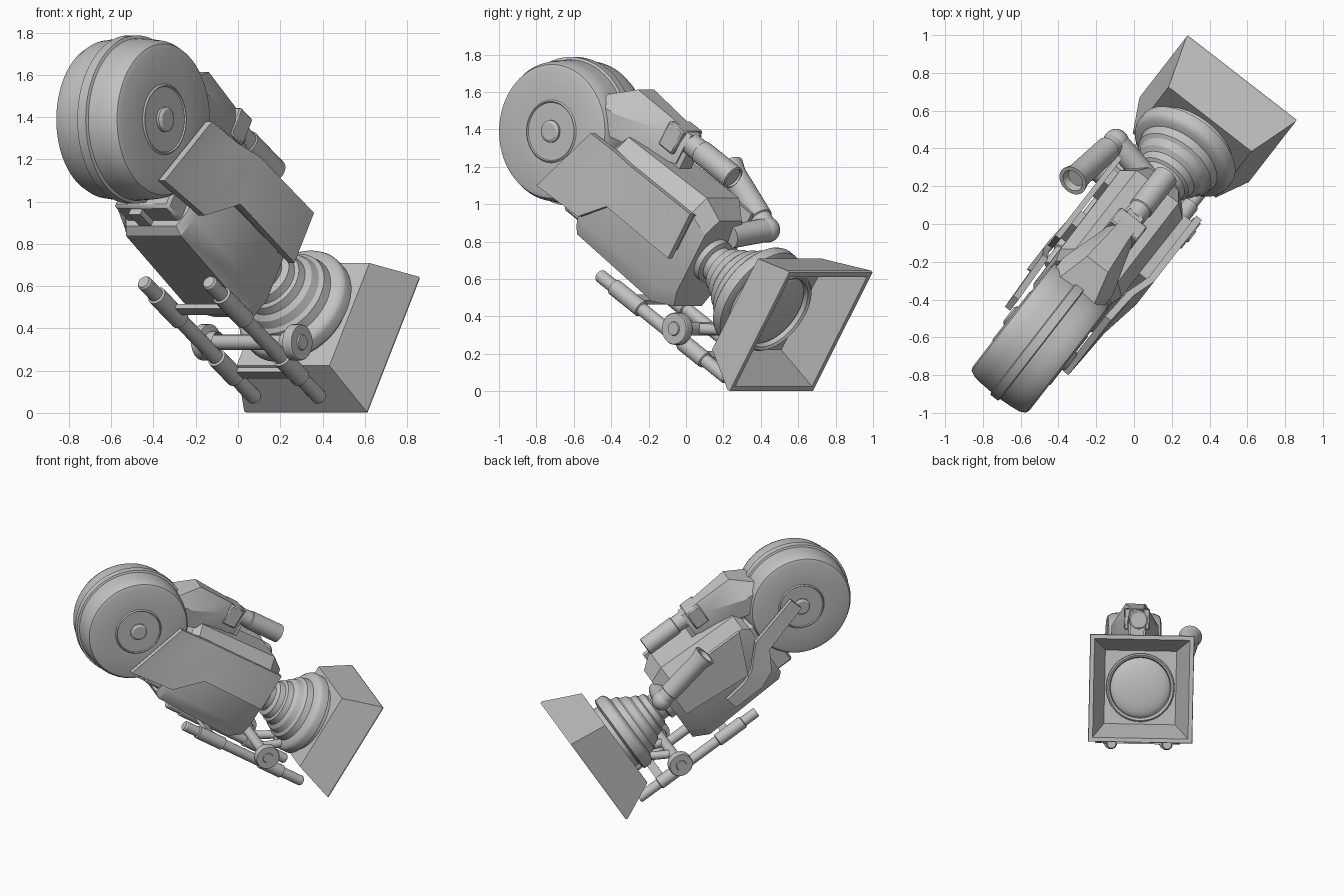
import bpy, bmesh, math
from mathutils import Matrix, Vector

cube = bpy.data.objects.get("Cube")
if cube:
    bpy.data.objects.remove(cube, do_unlink=True)

grey = bpy.data.materials.new("mid grey")
grey.use_nodes = True
GREY = (0.54, 0.54, 0.54, 1)
grey.diffuse_color = GREY
grey.node_tree.nodes["Principled BSDF"].inputs["Base Color"].default_value = GREY

# Local frame: x = side, y = along the lens, z = up; then turned and pitched down
POSE = (Matrix.Translation((-0.016, 0.015, 0.0))
        @ Matrix.Rotation(math.radians(-37.8), 4, 'Z')
        @ Matrix.Rotation(math.radians(-32.5), 4, 'X'))


def finish(name, bm, bevel=0.0):
    bmesh.ops.remove_doubles(bm, verts=bm.verts, dist=1e-5)
    bmesh.ops.recalc_face_normals(bm, faces=bm.faces)
    me = bpy.data.meshes.new(name)
    bm.to_mesh(me)
    bm.free()
    me.transform(POSE)
    me.materials.append(grey)
    ob = bpy.data.objects.new(name, me)
    bpy.context.collection.objects.link(ob)
    if bevel:
        mod = ob.modifiers.new("bevel", 'BEVEL')
        mod.width, mod.segments, mod.limit_method = bevel, 1, 'ANGLE'
    bpy.ops.object.select_all(action='DESELECT')
    ob.select_set(True)
    bpy.context.view_layer.objects.active = ob
    bpy.ops.object.shade_smooth_by_angle(angle=math.radians(28))
    return ob


def loft(name, rings, bevel=0.0):
    """Skin closed rings of equal point count and cap both ends."""
    bm = bmesh.new()
    vs = [[bm.verts.new(p) for p in ring] for ring in rings]
    n = len(vs[0])
    for r, q in zip(vs, vs[1:]):
        for i in range(n):
            bm.faces.new((r[i], r[(i + 1) % n], q[(i + 1) % n], q[i]))
    bm.faces.new(vs[0])
    bm.faces.new(vs[-1])
    return finish(name, bm, bevel)


def lathe(name, profile, origin, axis, seg=48):
    """Turn (radius, distance) pairs around an axis."""
    bm = bmesh.new()
    vs = [bm.verts.new((r, 0, t)) for r, t in profile]
    edges = [bm.edges.new(p) for p in zip(vs, vs[1:])]
    bmesh.ops.spin(bm, geom=vs + edges, cent=(0, 0, 0), axis=(0, 0, 1),
                   angle=math.tau, steps=seg)
    turn = Vector(axis).to_track_quat('Z', 'Y').to_matrix().to_4x4()
    bm.transform(Matrix.Translation(origin) @ turn)
    return finish(name, bm)


def rod(name, p, q, r, seg=20):
    d = Vector(q) - Vector(p)
    return lathe(name, [(0, 0), (r, 0), (r, d.length), (0, d.length)], p, d, seg)


def box(name, x, y, z, bevel=0.0):
    return loft(name, [[(x[0], b, z[0]), (x[1], b, z[0]), (x[1], b, z[1]), (x[0], b, z[1])]
                       for b in y], bevel)


def plate(name, stations, side, t=0.035):
    """Bent sheet: each station is lower (y, z), upper (y, z) and inner offset."""
    return loft(name, [[(side * a, *lo), (side * (a + t), *lo),
                        (side * (a + t), *hi), (side * a, *hi)] for lo, hi, a in stations])


# Film magazine: drum with a raised seam, rounded edges and hubs
half = [(0, .188), (.055, .188), (.155, .188), (.16, .195), (.168, .188), (.335, .19),
        (.358, .182), (.374, .15), (.38, .1), (.384, .03), (.398, .025)]
lathe("film_magazine", half + [(r, -t) for r, t in reversed(half)],
      (0, -1.408, .75), (1, 0, 0), 64)
for s, label in ((1, "right"), (-1, "left")):
    lathe(f"magazine_hub_{label}", [(0, .21), (.045, .21), (.06, .2), (.06, .17)],
          (0, -1.408, .75), (s, 0, 0), 32)


# Body with chamfered long edges and tapered ends
def section(y, w, lo, hi, cut):
    pts = [(w - cut * .45, lo), (w, lo + cut), (w, hi - cut), (w - cut * .7, hi)]
    return [(x, y, z) for x, z in pts] + [(-x, y, z) for x, z in reversed(pts)]


loft("body", [section(-1.02, .185, .4, .92, .08), section(-.98, .205, .37, .985, .09),
              section(-.36, .21, .34, .995, .1), section(-.25, .16, .38, .92, .09)])
box("magazine_mount", (-.165, .165), (-1.14, -.95), (.43, .85), .015)
box("mount_rail", (-.07, 0), (-1.12, -.97), (.4, .5))

# Side plates held off the body by blocks
plate("right_side_plate", [((-1.305, .472), (-1.146, .905), .2),
                           ((-.97, .49), (-.94, .915), .215),
                           ((-.81, .655), (-.8, .925), .255),
                           ((-.31, .645), (-.31, .925), .255)], 1, .038)
plate("left_side_plate", [((-.82, .6), (-.95, .925), .24), ((-.31, .645), (-.31, .925), .24)],
      -1, .03)
plate("left_strap", [((-1.4, .77), (-1.375, .87), .215), ((-1.05, .66), (-1.0, .77), .225),
                     ((-.97, .52), (-.86, .62), .245), ((-.85, .46), (-.77, .57), .245),
                     ((-.62, .45), (-.6, .54), .235)], -1)
box("right_plate_spacer", (.19, .26), (-.8, -.34), (.68, .9))
for y in (-.75, -.42):
    box("left_plate_spacer", (-.26, -.19), (y - .05, y + .05), (.7, .88))


# Viewfinder housing on top, tapering into a clamp and tube
def house(y, w, lo, shoulder, hi, wt):
    return [(-w, y, lo), (w, y, lo), (w, y, shoulder), (wt, y, hi),
            (-wt, y, hi), (-w, y, shoulder)]


loft("viewfinder_housing", [house(-1.29, .16, .9, 1.03, 1.05, .13),
                            house(-1.11, .165, .92, 1.05, 1.205, .07),
                            house(-.86, .09, .96, 1.11, 1.193, .05),
                            house(-.69, .06, 1.0, 1.12, 1.18, .045)])
box("viewfinder_clamp", (-.09, .09), (-.83, -.72), (1.04, 1.187), .008)
box("clamp_foot", (-.05, .05), (-.82, -.66), (.97, 1.08))
lathe("viewfinder_tube", [(0, 0), (.06, 0), (.06, .08), (.066, .085), (.066, .34),
                          (.055, .345), (.055, .33), (0, .33)], (0, -.7, 1.124), (0, 1, 0), 32)

# Eyepiece on the left: arm, elbow and tube with a cupped end
elbow, eye = Vector((-.32, -.225, .88)), Vector((-.375, -.66, 1.0))
rod("eyepiece_arm", (-.06, -.25, .82), elbow, .064, 28)
lathe("eyepiece_elbow", [(.069 * math.sin(i * math.pi / 12), -.069 * math.cos(i * math.pi / 12))
                         for i in range(13)], elbow, (0, 0, 1), 28)
n = (eye - elbow).length
lathe("eyepiece_tube", [(0, 0), (.06, 0), (.06, .08), (.068, .085), (.068, n - .06),
                        (.082, n), (.06, n), (.05, n - .04), (0, n - .04)],
      elbow, eye - elbow, 32)

# Lens barrel: narrow neck stepping out to a wide flange at the hood
LENS = (0, 0, .677)
lathe("lens_barrel", [(0, -.27), (.125, -.27), (.125, -.215), (.1, -.205), (.1, -.165),
                      (.13, -.15), (.138, -.11), (.155, -.1), (.165, -.06), (.19, -.04),
                      (.205, .0), (.225, .015), (.235, .06), (.27, .07), (.288, .085),
                      (.295, .1), (.295, .15), (.275, .16), (.25, .165), (.25, .21), (0, .21)],
      LENS, (0, 1, 0), 64)
lathe("lens_front_ring", [(.24, .22), (.24, .285), (.23, .295), (.215, .285), (.208, .25)],
      LENS, (0, 1, 0), 64)
lathe("front_glass", [(.212 * math.cos(i * math.pi / 16), .25 + .05 * math.sin(i * math.pi / 16))
                      for i in range(9)], LENS, (0, 1, 0), 64)


# Square flared hood, open at the front
def square(y, w, h):
    return [(sx * w, y, .677 + sz * h) for sx, sz in ((-1, -1), (1, -1), (1, 1), (-1, 1))]


loft("lens_hood", [square(.195, .278, .288), square(.457, .366, .378), square(.47, .363, .375),
                   square(.47, .335, .347), square(.245, .25, .258)])

# Support rods under the body, with sleeves
for s, label in ((1, "right"), (-1, "left")):
    lathe(f"support_rod_{label}", [(0, -.715), (.03, -.715), (.036, -.705), (.036, -.6),
                                   (.046, -.595), (.046, -.38), (.036, -.375), (.036, -.05),
                                   (.046, -.045), (.046, .13), (.036, .135), (.036, .3),
                                   (.03, .31), (0, .31)], (s * .195, 0, .28), (0, 1, 0), 20)
    lathe(f"clamp_knob_{label}", [(0, .308), (.035, .308), (.038, .3), (.082, .3), (.086, .294),
                                  (.086, .25), (.05, .245), (.05, .2)],
          (0, -.068, .353), (s, 0, 0), 32)
    rod(f"lens_brace_{label}", (s * .1, -.068, .353), (s * .07, .1, .45), .03)
rod("cross_bar", (-.26, -.068, .353), (.26, -.068, .353), .036)
box("rear_rod_bridge", (-.19, .19), (-.49, -.43), (.275, .3))
box("front_rod_bridge", (-.19, .19), (.07, .13), (.275, .3))
